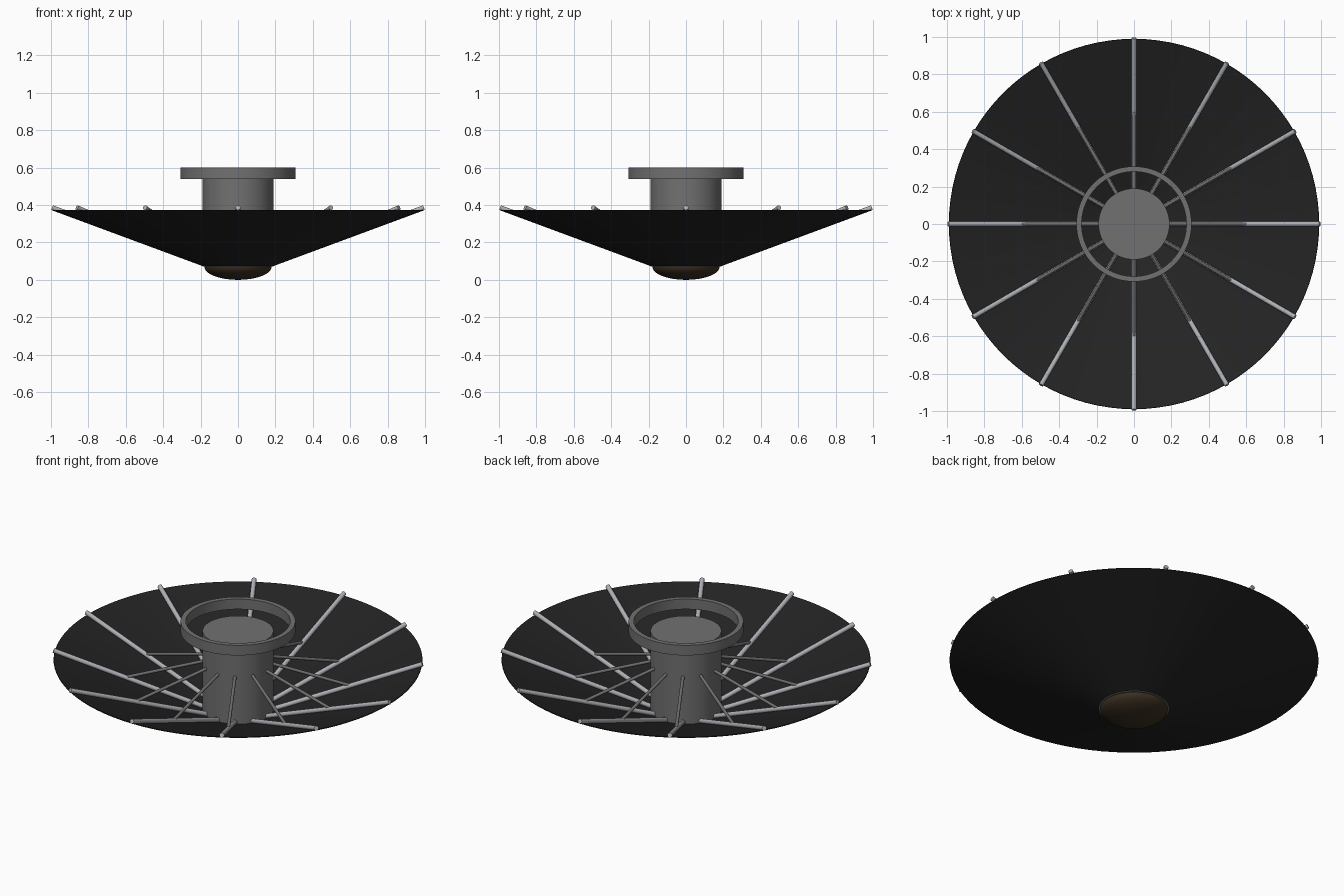
import bpy, bmesh, math
from mathutils import Vector

cube = bpy.data.objects.get("Cube")
if cube:
    bpy.data.objects.remove(cube, do_unlink=True)


def material(name, rgb):
    m = bpy.data.materials.new(name)
    m.use_nodes = True
    m.diffuse_color = (*rgb, 1)
    m.node_tree.nodes["Principled BSDF"].inputs["Base Color"].default_value = (*rgb, 1)
    return m


BLACK = material("black fabric", (0.017, 0.017, 0.017))
GREY = material("grey metal", (0.17, 0.165, 0.165))
SILVER = material("silver metal", (0.42, 0.43, 0.46))
STEEL = material("dark steel", (0.15, 0.15, 0.15))
BROWN = material("dark brown", (0.044, 0.029, 0.015))


def finish(name, bm, mat):
    bmesh.ops.remove_doubles(bm, verts=bm.verts, dist=0.0001)
    bmesh.ops.recalc_face_normals(bm, faces=bm.faces)
    mesh = bpy.data.meshes.new(name)
    bm.to_mesh(mesh)
    bm.free()
    mesh.materials.append(mat)
    obj = bpy.data.objects.new(name, mesh)
    bpy.context.collection.objects.link(obj)
    bpy.ops.object.select_all(action='DESELECT')
    obj.select_set(True)
    bpy.context.view_layer.objects.active = obj
    bpy.ops.object.shade_smooth_by_angle(angle=math.radians(35))
    return obj


def lathe(name, profile, mat, closed=False, steps=96):
    """Turn a list of (radius, height) points around the z axis."""
    bm = bmesh.new()
    verts = [bm.verts.new((r, 0, z)) for r, z in profile]
    edges = [bm.edges.new(pair) for pair in zip(verts, verts[1:])]
    if closed:
        edges.append(bm.edges.new((verts[-1], verts[0])))
    bmesh.ops.spin(bm, geom=verts + edges, cent=(0, 0, 0), axis=(0, 0, 1),
                   angle=math.tau, steps=steps, use_merge=True)
    return finish(name, bm, mat)


def rod(name, start, end, radius, angle, mat):
    """Round bar between two (radius, height) points, at an angle around z."""
    a, b = (Vector((r * math.cos(angle), r * math.sin(angle), z)) for r, z in (start, end))
    bm = bmesh.new()
    bmesh.ops.create_cone(bm, cap_ends=True, segments=16, radius1=radius,
                          radius2=radius, depth=(b - a).length)
    turn = (b - a).to_track_quat('Z', 'Y').to_matrix().to_4x4()
    bmesh.ops.transform(bm, matrix=turn, verts=bm.verts)
    bmesh.ops.translate(bm, vec=(a + b) / 2, verts=bm.verts)
    return finish(name, bm, mat)


# Thin conical dish and the shallow cap under it
lathe("dish", [(0.18, 0.07), (0.99, 0.37), (0.988, 0.374), (0.18, 0.074)], BLACK, closed=True)
dome = [(0.18 * math.sin(i * math.pi / 24), 0.07 - 0.07 * math.cos(i * math.pi / 24))
        for i in range(13)]
lathe("bottom_cap", dome + [(0, 0.07)], BROWN)

# Central column and the ring above it
lathe("column", [(0, 0.07), (0.19, 0.07), (0.19, 0.543), (0, 0.543)], GREY)
lathe("mount_ring", [(0.28, 0.54), (0.308, 0.54), (0.308, 0.6), (0.28, 0.6)], GREY, closed=True)

# Twelve ribs along the dish, each braced to the column
for i in range(12):
    angle = i * math.tau / 12
    rod(f"rib_{i + 1}", (0.16, 0.078), (0.994, 0.386), 0.013, angle, SILVER)
    rod(f"brace_{i + 1}", (0.17, 0.36), (0.6, 0.245), 0.009, angle, STEEL)
